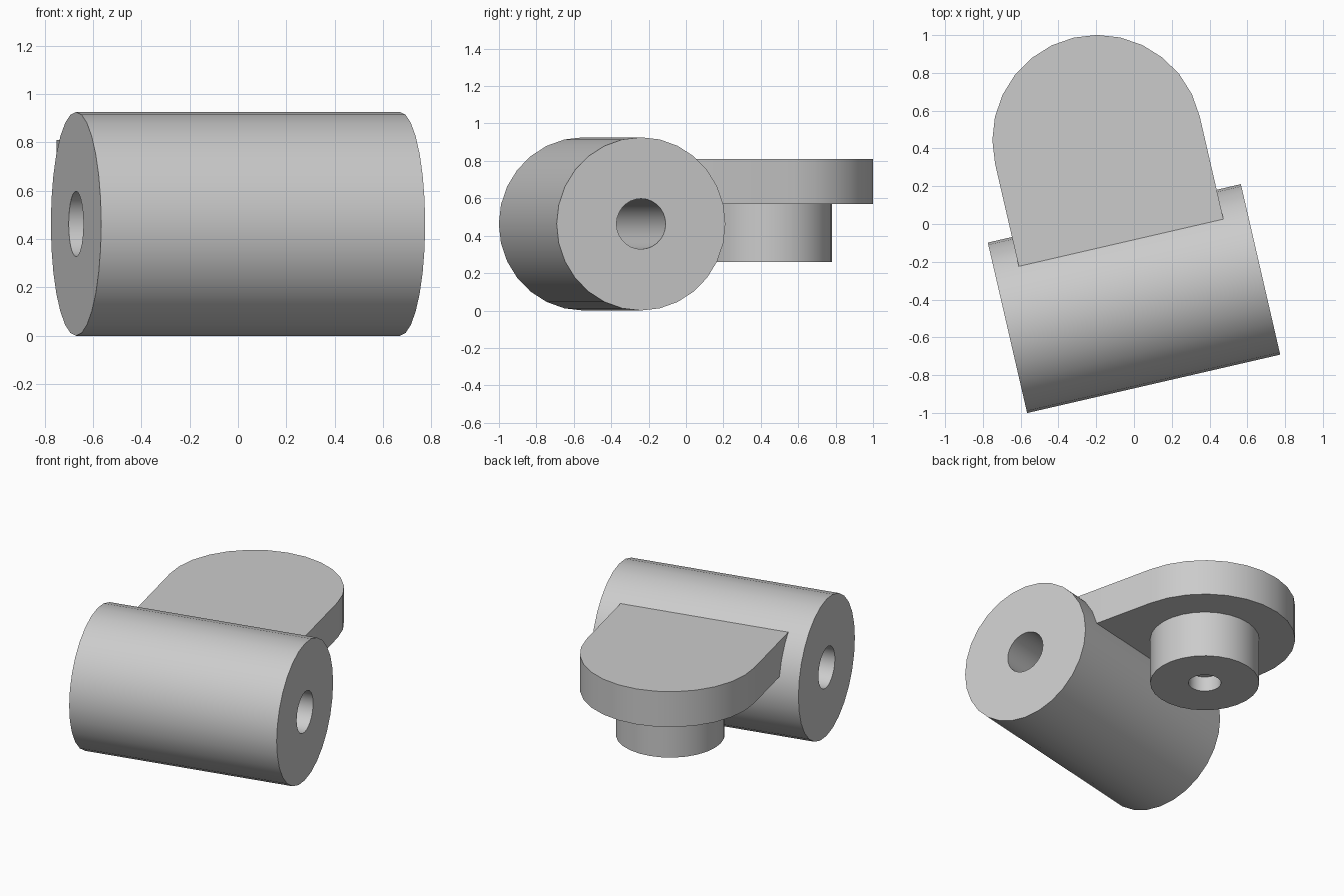
import bpy, bmesh
from math import sin, cos, pi, radians
from mathutils import Matrix

cube = bpy.data.objects.get("Cube")
if cube:
    bpy.data.objects.remove(cube, do_unlink=True)

TURN = radians(13)          # yaw of the whole bracket
R, LENGTH, BORE = 0.463, 1.375, 0.135
PLATE_R, REACH = 0.556, 0.862
frame = Matrix.Translation((0, -0.395, 0)) @ Matrix.Rotation(TURN, 4, 'Z')

grey = bpy.data.materials.new("plain grey")
grey.use_nodes = True
colour = (0.6, 0.6, 0.6, 1)
grey.diffuse_color = colour
grey.node_tree.nodes["Principled BSDF"].inputs["Base Color"].default_value = colour


def finish(bm, name, matrix):
    bmesh.ops.remove_doubles(bm, verts=bm.verts, dist=1e-5)
    bmesh.ops.recalc_face_normals(bm, faces=bm.faces)
    mesh = bpy.data.meshes.new(name)
    bm.to_mesh(mesh)
    bm.free()
    obj = bpy.data.objects.new(name, mesh)
    bpy.context.collection.objects.link(obj)
    obj.matrix_world = frame @ matrix
    mesh.materials.append(grey)
    bpy.ops.object.select_all(action='DESELECT')
    obj.select_set(True)
    bpy.context.view_layer.objects.active = obj
    bpy.ops.object.shade_smooth_by_angle(angle=radians(30))
    return obj


def lathe(name, profile, steps, matrix):
    """Spin a (radius, height) profile about the local z axis."""
    bm = bmesh.new()
    verts = [bm.verts.new((r, 0, z)) for r, z in profile]
    edges = [bm.edges.new(pair) for pair in zip(verts, verts[1:])]
    bmesh.ops.spin(bm, geom=verts + edges, cent=(0, 0, 0), axis=(0, 0, 1),
                   angle=2 * pi, steps=steps, use_merge=True)
    return finish(bm, name, matrix)


# Horizontal barrel with a bore right through it
h = LENGTH / 2
lathe("barrel", [(BORE, -h), (R, -h), (R, h), (BORE, h), (BORE, -h)], 28,
      Matrix.Translation((0, 0, R)) @ Matrix.Rotation(pi / 2, 4, 'Y'))

# Round-ended plate growing out of the barrel
bm = bmesh.new()
arc = [(PLATE_R * cos(pi * i / 14), REACH + PLATE_R * sin(pi * i / 14)) for i in range(15)]
outline = [(-PLATE_R, 0.26), (PLATE_R, 0.26)] + arc
face = bm.faces.new([bm.verts.new((x, y, 0.57)) for x, y in outline])
top = bmesh.ops.extrude_face_region(bm, geom=[face])["geom"]
bmesh.ops.translate(bm, vec=(0, 0, 0.24),
                    verts=[v for v in top if isinstance(v, bmesh.types.BMVert)])
finish(bm, "rounded_plate", Matrix())

# Boss under the plate with a shallow blind hole
lathe("boss", [(0, 0.36), (0.1, 0.36), (0.1, 0.26), (0.335, 0.26), (0.335, 0.58)], 28,
      Matrix.Translation((0, REACH, 0)))
